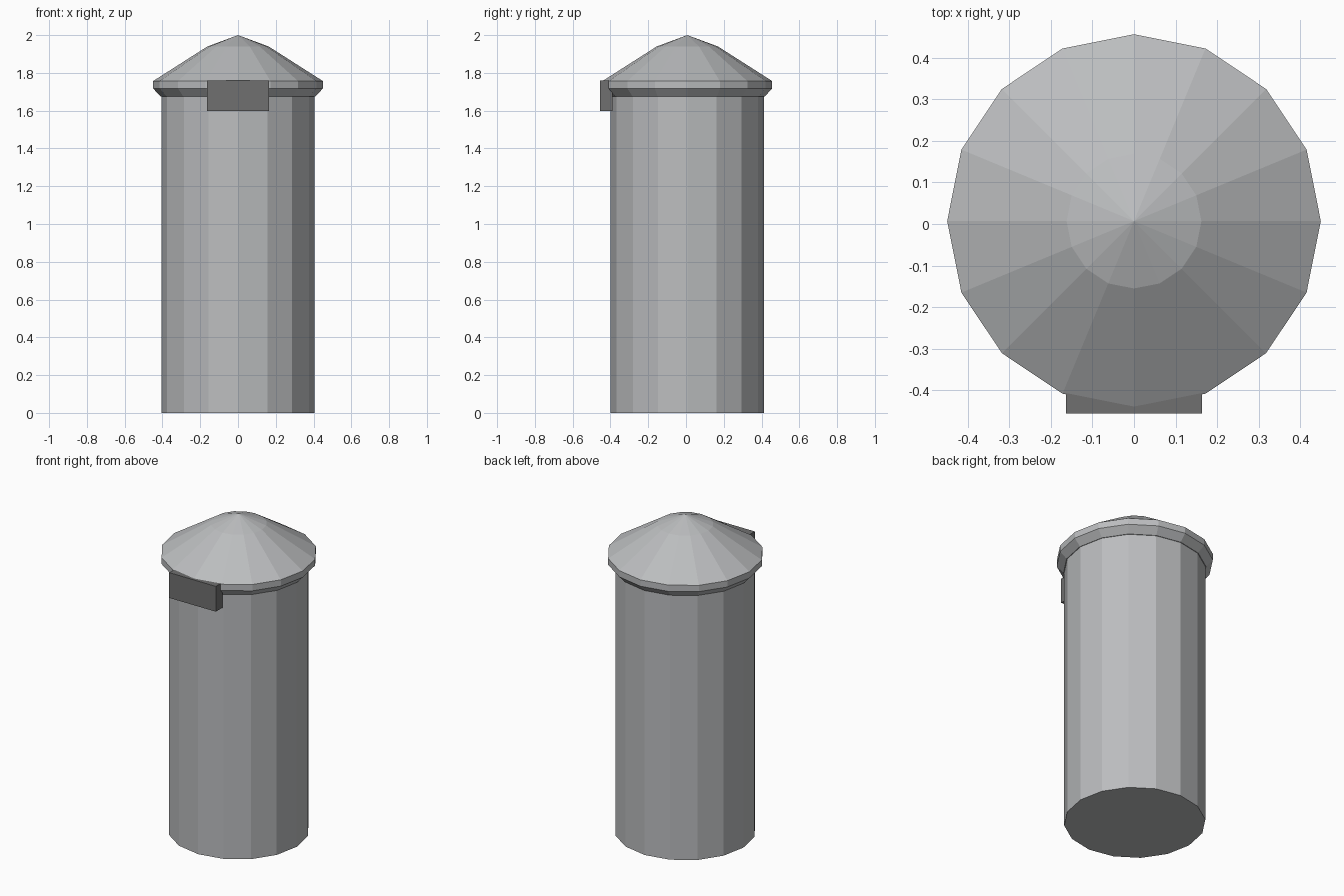
import bpy, bmesh, math

if "Cube" in bpy.data.objects:
    bpy.data.objects.remove(bpy.data.objects["Cube"])

SIDES = 16
CY = 0.007  # axis of the round parts


def material(name, rgb):
    m = bpy.data.materials.new(name)
    m.diffuse_color = (*rgb, 1)
    m.use_nodes = True
    m.node_tree.nodes["Principled BSDF"].inputs["Base Color"].default_value = m.diffuse_color
    return m


light_grey = material("light grey metal", (0.50, 0.51, 0.52))
dark_grey = material("dark grey plate", (0.16, 0.16, 0.16))


def make_object(name, bm, mat):
    bmesh.ops.recalc_face_normals(bm, faces=bm.faces)
    mesh = bpy.data.meshes.new(name)
    bm.to_mesh(mesh)
    bm.free()
    mesh.materials.append(mat)
    obj = bpy.data.objects.new(name, mesh)
    bpy.context.collection.objects.link(obj)
    return obj


def lathe(name, profile, mat):
    """Revolve (radius, height) points into a faceted solid; radius 0 is a tip."""
    bm = bmesh.new()
    rings = []
    for r, z in profile:
        count = SIDES if r else 1
        rings.append([bm.verts.new((r * math.cos(math.tau * i / SIDES),
                                    CY + r * math.sin(math.tau * i / SIDES), z))
                      for i in range(count)])
    for a, b in zip(rings, rings[1:]):
        for i in range(SIDES):
            j = (i + 1) % SIDES
            if len(b) == 1:
                bm.faces.new((a[i], a[j], b[0]))
            else:
                bm.faces.new((a[i], a[j], b[j], b[i]))
    for ring in (rings[0], rings[-1]):
        if len(ring) > 1:
            bm.faces.new(ring)
    return make_object(name, bm, mat)


# Tall faceted body
lathe("body", [(0.406, 0), (0.406, 1.69)], light_grey)

# Overhanging lid: bevelled underside, short rim, two-slope cone
lathe("lid", [(0.41, 1.675), (0.449, 1.717), (0.449, 1.757),
              (0.162, 1.94), (0, 2.0)], light_grey)

# Plate under the lid at the front
bm = bmesh.new()
bmesh.ops.create_cube(bm, size=1)
for v in bm.verts:
    v.co = (v.co.x * 0.326, -0.4225 + v.co.y * 0.065, 1.679 + v.co.z * 0.16)
make_object("front_plate", bm, dark_grey)
